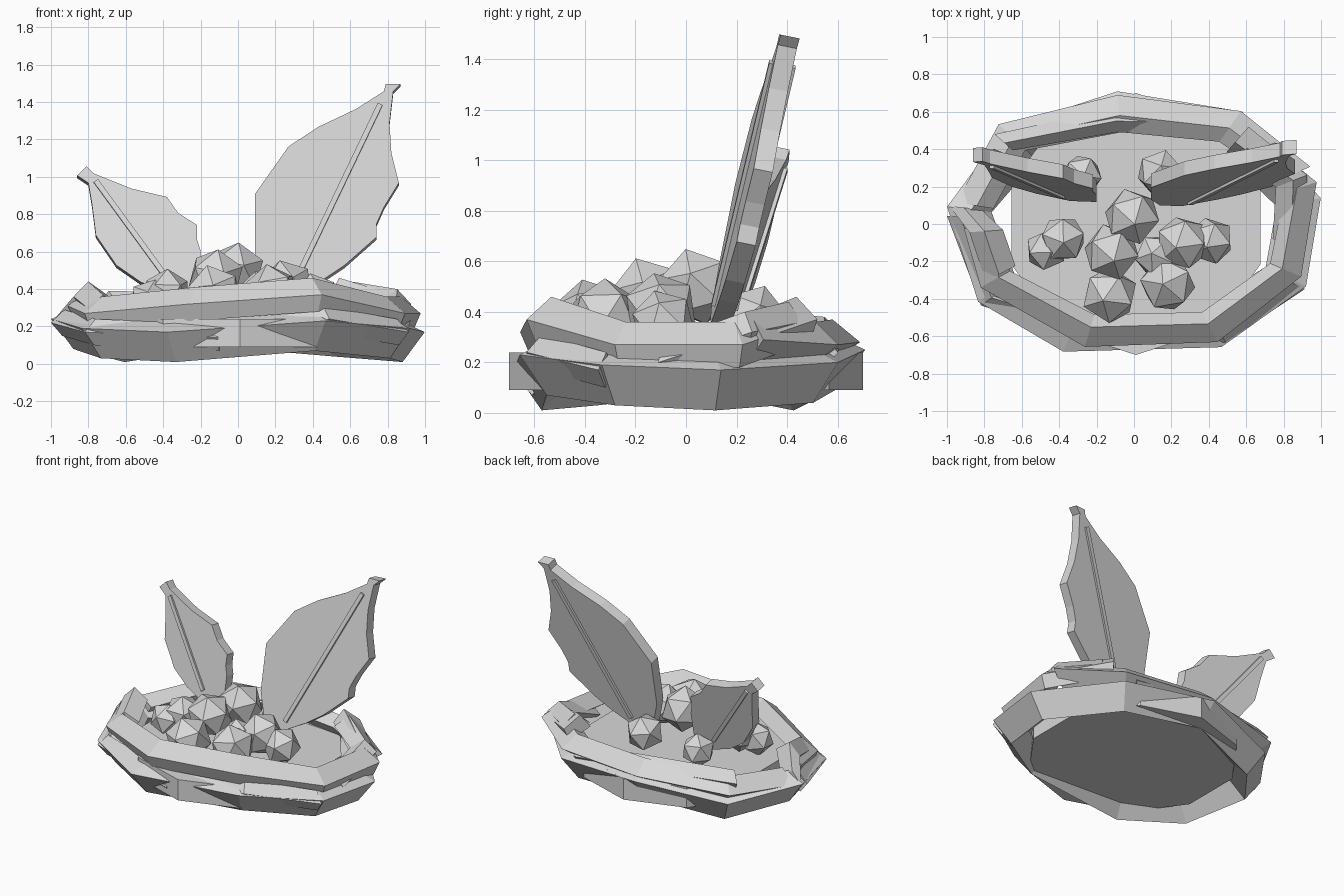
import bpy, bmesh, math, random
from mathutils import Vector

random.seed(4)
if "Cube" in bpy.data.objects:
    bpy.data.objects.remove(bpy.data.objects["Cube"])

grey = bpy.data.materials.new("pale grey")
grey.use_nodes = True
COL = (0.69, 0.69, 0.69, 1)
grey.diffuse_color = COL
grey.node_tree.nodes["Principled BSDF"].inputs["Base Color"].default_value = COL


def finish(name, bm):
    bmesh.ops.recalc_face_normals(bm, faces=bm.faces)
    mesh = bpy.data.meshes.new(name)
    bm.to_mesh(mesh)
    bm.free()
    mesh.materials.append(grey)
    obj = bpy.data.objects.new(name, mesh)
    bpy.context.collection.objects.link(obj)
    return obj


def branch(name, path, section, closed=False):
    """Sweep a (radial, height) section along points that circle the centre."""
    bm = bmesh.new()
    rings = []
    for x, y, z in path:
        out = Vector((x, y * 1.4, 0)).normalized()
        rings.append([bm.verts.new(Vector((x, y, z)) + out * r + Vector((0, 0, h)))
                      for r, h in section])
    n = len(section)
    for i in range(len(rings) if closed else len(rings) - 1):
        a, b = rings[i], rings[(i + 1) % len(rings)]
        for j in range(n):
            k = (j + 1) % n
            bm.faces.new((a[j], a[k], b[k], b[j]))
    if not closed:
        bm.faces.new(rings[0])
        bm.faces.new(rings[-1])
    return finish(name, bm)


def slab(name, outline, depth, place):
    """Thick leaning plate from an (x, z) outline; place gives the mid-plane y."""
    bm = bmesh.new()
    front, back = [[bm.verts.new((x, place(x, z) + s * depth / 2, z - s * depth / 10))
                    for x, z in outline] for s in (-1, 1)]
    bm.faces.new(front)
    bm.faces.new(back)
    n = len(outline)
    for i in range(n):
        j = (i + 1) % n
        bm.faces.new((front[i], front[j], back[j], back[i]))
    return finish(name, bm)


def leaf(side, outline, vein, place):
    slab(side + "_leaf", outline, 0.075, place)
    (x0, z0), (x1, z1) = vein
    across = Vector((z1 - z0, x0 - x1)).normalized() * 0.014
    strip = [(x0 + across.x, z0 + across.y), (x1 + across.x, z1 + across.y),
             (x1 - across.x, z1 - across.y), (x0 - across.x, z0 - across.y)]
    slab(side + "_leaf_vein", strip, 0.105, place)


# Nest floor
bm = bmesh.new()
bmesh.ops.create_cone(bm, cap_ends=True, segments=10, radius1=0.7, radius2=0.7, depth=0.15)
for v in bm.verts:
    v.co = (v.co.x + 0.01, v.co.y, v.co.z + 0.165)
finish("nest_floor", bm)

# Woven branches of the rim
lower = [(.9, .12, .12), (.52, .52, .15), (-.08, .61, .2), (-.62, .44, .12), (-.9, .08, .19),
         (-.75, -.36, .14), (-.34, -.59, .12), (.42, -.57, .18), (.83, -.29, .14)]
branch("lower_ring", lower, [(.1, .05), (-.03, .11), (-.14, .0), (-.02, -.11)], True)

upper = [(-.83, -.02, .31), (-.75, -.3, .27), (-.24, -.58, .32), (.41, -.56, .37),
         (.82, -.25, .27), (.9, .2, .27), (.56, .46, .37)]
branch("upper_front_branch", upper, [(.08, .0), (-.03, .09), (-.1, .0), (.04, -.09)])

back = [(.86, .27, .3), (.52, .53, .28), (-.08, .6, .29), (-.66, .47, .26), (-.86, .1, .24)]
branch("upper_back_branch", back, [(.09, -.01), (-.02, .08), (-.11, .02), (-.04, -.09)])

# Loose branch ends poking out of the weave
small = [(.06, .0), (-.01, .07), (-.07, .01), (.0, -.07)]
thick = [(.06, .0), (-.02, .08), (-.12, .01), (.0, -.08)]
branch("left_loose_end", [(-.93, .09, .23), (-.82, -.04, .36), (-.74, -.28, .29)], thick)
branch("right_loose_end", [(.62, .42, .36), (.87, .24, .32), (.86, -.1, .2)], thick)
branch("front_loose_branch", [(.08, -.58, .17), (.46, -.58, .24), (.86, -.32, .17)], small)
branch("left_front_loose_branch", [(-.94, .04, .22), (-.77, -.4, .17), (-.1, -.61, .14)], small)
branch("back_loose_branch", [(-.7, .44, .32), (-.1, .56, .31), (.45, .55, .24)], small)

# Leaves with veins
leaf("left",
     [(.87, 1.49), (.79, 1.49), (.78, 1.45), (.63, 1.355), (.43, 1.26), (.27, 1.155), (.09, .9),
      (.09, .58), (.14, .4), (.26, .34), (.45, .44), (.57, .52), (.74, .67), (.74, .74),
      (.78, .83), (.86, .96), (.82, 1.12), (.81, 1.28), (.83, 1.45)],
     [(.3, .42), (.76, 1.38)], lambda x, z: .125 + .2 * (z - .4) + .08 * x)
leaf("right",
     [(-.86, 1.0), (-.81, 1.05), (-.77, 1.01), (-.57, .93), (-.38, .885), (-.32, .8),
      (-.22, .735), (-.22, .66), (-.2, .6), (-.2, .42), (-.34, .36), (-.52, .43), (-.65, .52),
      (-.76, .68), (-.78, .84), (-.8, .96)],
     [(-.38, .45), (-.76, .97)], lambda x, z: .125 + .22 * (z - .4) - .13 * x)

# Faceted berries
berries = [(-.01, .04, .5, .155), (-.12, -.15, .465, .155), (-.13, -.38, .38, .155),
           (.18, -.32, .38, .155), (.26, -.1, .41, .15), (.41, -.09, .36, .13),
           (-.47, -.14, .34, .115), (-.38, -.08, .38, .13), (.14, .27, .38, .13),
           (-.28, .26, .36, .115), (.12, -.17, .38, .12)]
for i, (x, y, z, r) in enumerate(berries):
    bm = bmesh.new()
    bmesh.ops.create_icosphere(bm, subdivisions=1, radius=r)
    berry = finish("berry_%d" % (i + 1), bm)
    berry.location = (x, y, z)
    berry.rotation_euler = (random.uniform(-.3, .3), random.uniform(-.3, .3), random.uniform(0, math.tau))
